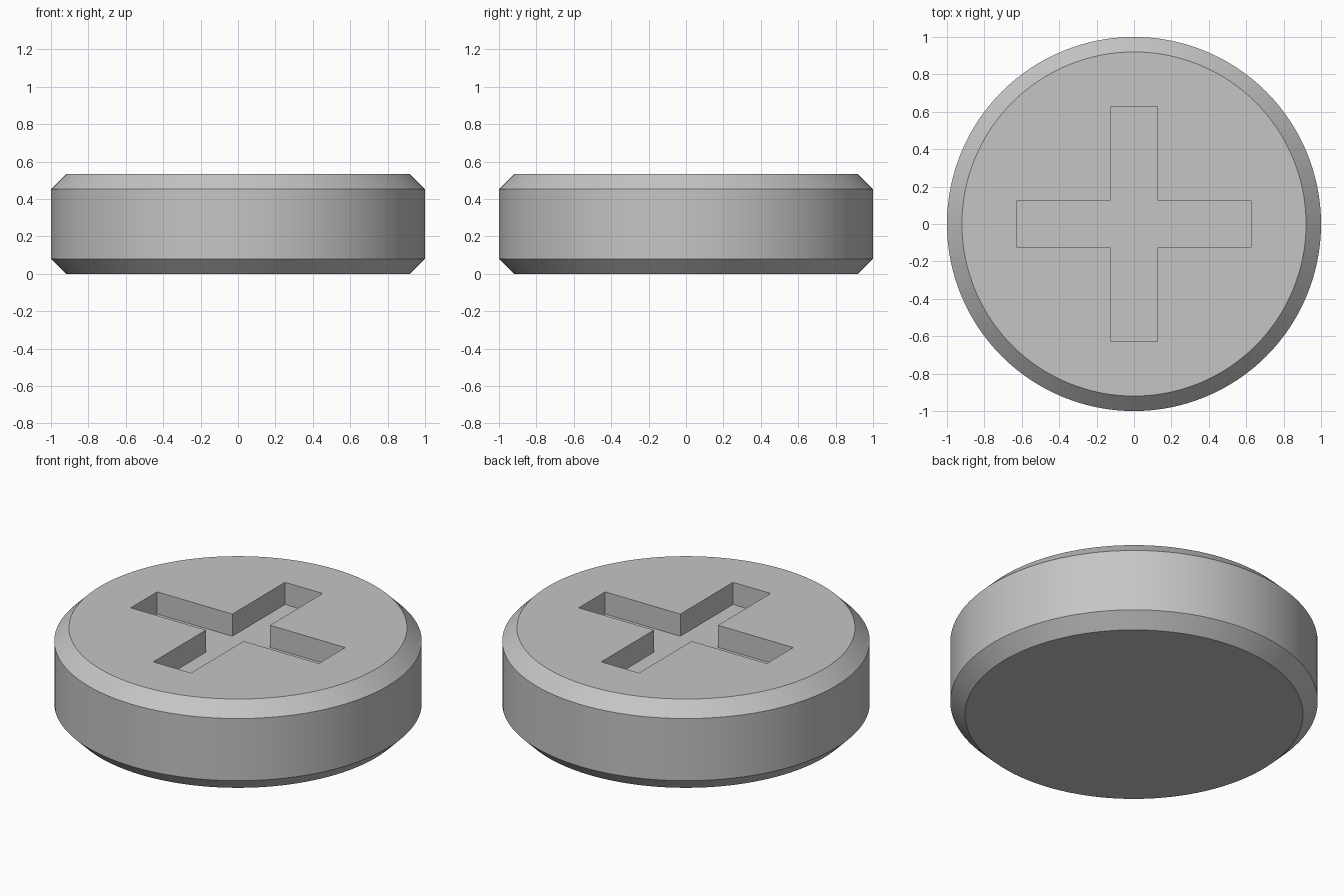
import bpy, bmesh
from mathutils import Matrix

cube = bpy.data.objects.get("Cube")
if cube:
    bpy.data.objects.remove(cube, do_unlink=True)

RADIUS, HEIGHT, CHAMFER = 1.0, 0.533, 0.08
ARM_LENGTH, ARM_WIDTH, DEPTH = 1.25, 0.25, 0.133
SEGMENTS = 128

grey = bpy.data.materials.new("light_grey")
grey.use_nodes = True
colour = (0.56, 0.56, 0.56, 1)
grey.diffuse_color = colour
grey.node_tree.nodes["Principled BSDF"].inputs["Base Color"].default_value = colour


def add_object(name, bm):
    mesh = bpy.data.meshes.new(name)
    bm.to_mesh(mesh)
    bm.free()
    mesh.materials.append(grey)
    obj = bpy.data.objects.new(name, mesh)
    bpy.context.collection.objects.link(obj)
    return obj


# Round body with both rims chamfered
bm = bmesh.new()
bmesh.ops.create_cone(bm, cap_ends=True, segments=SEGMENTS, radius1=RADIUS,
                      radius2=RADIUS, depth=HEIGHT,
                      matrix=Matrix.Translation((0, 0, HEIGHT / 2)))
rims = [e for e in bm.edges if abs(e.verts[0].co.z - e.verts[1].co.z) < 1e-4]
bmesh.ops.bevel(bm, geom=rims, offset=CHAMFER, segments=1, affect='EDGES')
body = add_object("disc_body", bm)

# Cross-shaped cutter: a plus outline made by turning one arm four times
bm = bmesh.new()
half, reach = ARM_WIDTH / 2, ARM_LENGTH / 2
arm = [(half, -half), (reach, -half), (reach, half)]
outline = []
for turn in range(4):
    for x, y in arm:
        for _ in range(turn):
            x, y = -y, x
        outline.append(bm.verts.new((x, y, HEIGHT - DEPTH)))
face = bm.faces.new(outline)
top = bmesh.ops.extrude_face_region(bm, geom=[face])["geom"]
bmesh.ops.translate(bm, vec=(0, 0, DEPTH * 2),
                    verts=[v for v in top if isinstance(v, bmesh.types.BMVert)])
bmesh.ops.recalc_face_normals(bm, faces=bm.faces)
cutter = add_object("cross_cutter", bm)
cutter.hide_render = True

# Cut the recess into the top
cut = body.modifiers.new("cross_recess", 'BOOLEAN')
cut.operation = 'DIFFERENCE'
cut.solver = 'EXACT'
cut.object = cutter
bpy.ops.object.select_all(action='DESELECT')
body.select_set(True)
bpy.context.view_layer.objects.active = body
bpy.ops.object.modifier_apply(modifier=cut.name)
bpy.data.objects.remove(cutter, do_unlink=True)

# Smooth round sides, crisp chamfers and recess
bpy.ops.object.shade_smooth_by_angle(angle=0.5)
